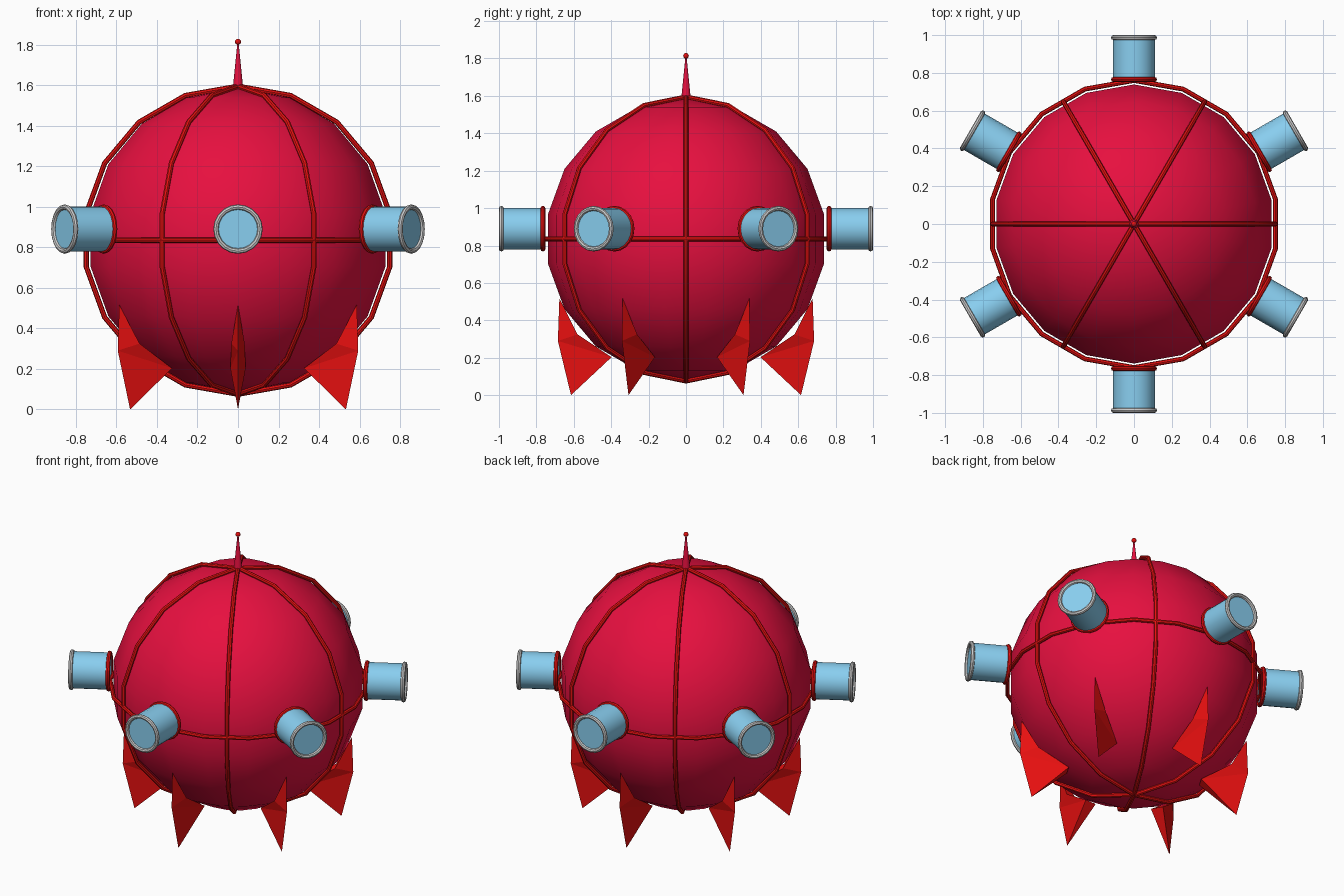
import bpy, bmesh
from math import radians, pi, atan2, sin, cos
from mathutils import Matrix, Vector

if "Cube" in bpy.data.objects:
    bpy.data.objects.remove(bpy.data.objects["Cube"])

CZ, R = 0.835, 0.75          # hull centre height and radius
GZ = 0.89                    # height of the side barrels
ANGLES = [30 + 60 * k for k in range(6)]


def material(name, rgb):
    m = bpy.data.materials.new(name)
    m.diffuse_color = (*rgb, 1)
    m.use_nodes = True
    m.node_tree.nodes["Principled BSDF"].inputs["Base Color"].default_value = m.diffuse_color
    return m


CRIMSON = material("crimson", (0.8, 0.005, 0.05))
RED = material("red", (0.8, 0.005, 0.005))
BLUE = material("sky_blue", (0.25, 0.62, 0.87))


def finish(name, mat=None, matrix=None, smooth=True):
    ob = bpy.context.object
    ob.name = name
    if mat:
        ob.data.materials.append(mat)
    if matrix:
        ob.matrix_world = matrix
    if smooth:
        bpy.ops.object.shade_smooth_by_angle(angle=radians(40))
    return ob


def ring(name, major, minor, matrix, mat=None, sides=18):
    bpy.ops.mesh.primitive_torus_add(major_radius=major, minor_radius=minor,
                                     major_segments=sides, minor_segments=8)
    return finish(name, mat, matrix)


def rot(deg, axis):
    return Matrix.Rotation(radians(deg), 4, axis)


# Hull: low-poly ball, turned so a meridian lies on the y axis
bpy.ops.mesh.primitive_uv_sphere_add(segments=18, ring_count=9, radius=R)
me = bpy.context.object.data
v = next(v.co for v in me.vertices if v.co.xy.length > 0.1)
me.transform(Matrix.Rotation(pi / 2 - atan2(v.y, v.x), 4, 'Z'))
finish("hull", CRIMSON, Matrix.Translation((0, 0, CZ)))

# Raised ribs: one around the equator, three over the poles
centre = Matrix.Translation((0, 0, CZ))
ring("equator_rib", 0.76, 0.013, centre @ rot(90, 'Z'), RED)
for a in (0, 60, 120):
    ring("meridian_rib", 0.76, 0.013, centre @ rot(a - 90, 'Z') @ rot(-90, 'Y'), RED)

# Side barrels with red base ring and grey rim
for a in ANGLES:
    place = Matrix.Translation((0, 0, GZ)) @ rot(a, 'Z') @ rot(90, 'Y')

    def along(d):
        return place @ Matrix.Translation((0, 0, d))

    bpy.ops.mesh.primitive_cylinder_add(vertices=20, radius=0.111, depth=0.226)
    finish("barrel", BLUE, along(0.873))
    ring("barrel_base_ring", 0.109, 0.013, along(0.765), RED, 20)
    ring("barrel_rim", 0.109, 0.013, along(0.987), None, 20)

# Fins: sharp outer edge, thick where they meet the hull (radius, width, height)
FIN = [(0.677, 0, 0.517), (0.685, 0, 0.29), (0.615, 0, 0.0),
       (0.58, 0.033, 0.325), (0.58, -0.033, 0.325),
       (0.398, 0.038, 0.203), (0.398, -0.038, 0.203)]
FIN_FACES = [(0, 1, 3), (1, 5, 3), (1, 2, 5), (0, 4, 1), (1, 4, 6), (1, 6, 2),
             (2, 6, 5), (0, 3, 4), (3, 5, 6, 4)]
fin_mesh = bpy.data.meshes.new("fin")
fin_mesh.from_pydata(FIN, [], FIN_FACES)
bm = bmesh.new()
bm.from_mesh(fin_mesh)
bmesh.ops.recalc_face_normals(bm, faces=bm.faces)
bm.to_mesh(fin_mesh)
bm.free()
fin_mesh.materials.append(RED)
for a in ANGLES:
    fin = bpy.data.objects.new("fin", fin_mesh)
    fin.rotation_euler.z = radians(a)
    bpy.context.collection.objects.link(fin)

# Antenna spike and its ball tip
bpy.ops.mesh.primitive_cone_add(vertices=12, radius1=0.026, radius2=0.003,
                                depth=0.23, location=(0, 0, 1.695))
finish("antenna", CRIMSON)
bpy.ops.mesh.primitive_uv_sphere_add(segments=12, ring_count=8, radius=0.015,
                                     location=(0, 0, 1.814))
finish("antenna_tip", RED)
